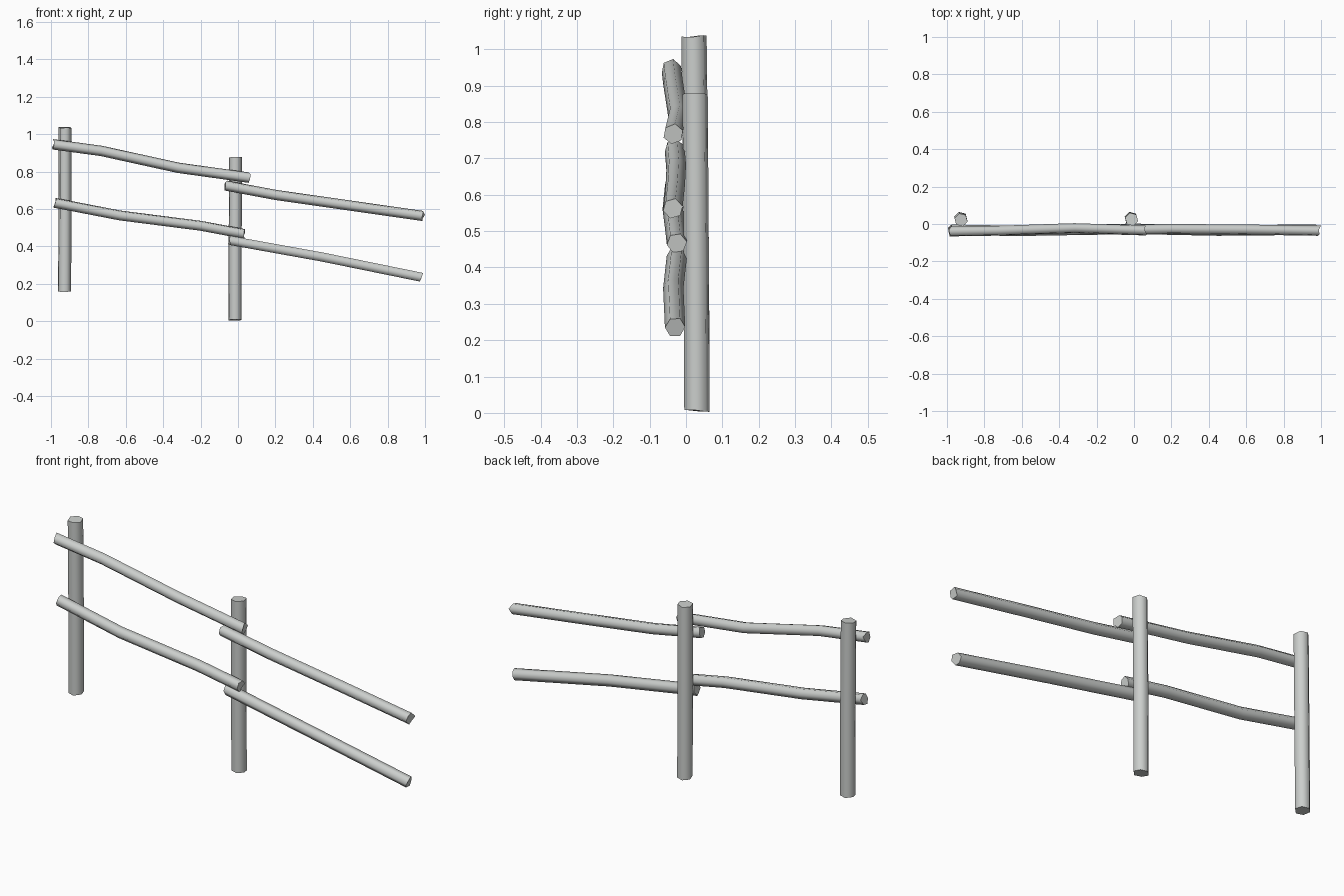
import bpy, bmesh, math, random
from mathutils import Vector

random.seed(4)
cube = bpy.data.objects.get("Cube")
if cube:
    bpy.data.objects.remove(cube)

wood = bpy.data.materials.new("pale grey wood")
wood.use_nodes = True
GREY = (0.6, 0.62, 0.605, 1)
wood.diffuse_color = GREY
wood.node_tree.nodes["Principled BSDF"].inputs["Base Color"].default_value = GREY


def pole(name, path, radius, turn, side_axis, rough):
    """Six-sided pole swept along a path, with slightly uneven sawn ends."""
    pts = [Vector(p) for p in path]
    bm = bmesh.new()
    rings = []
    for i, p in enumerate(pts):
        along = (pts[min(i + 1, len(pts) - 1)] - pts[max(i - 1, 0)]).normalized()
        u = (side_axis - along * side_axis.dot(along)).normalized()
        v = along.cross(u)
        is_end = i in (0, len(pts) - 1)
        ring = []
        for k in range(6):
            a = math.radians(turn + 60 * k)
            slip = random.uniform(-rough, rough) if is_end else 0
            ring.append(bm.verts.new(
                p + (u * math.cos(a) + v * math.sin(a)) * radius + along * slip))
        rings.append(ring)
    for r, s in zip(rings, rings[1:]):
        for k in range(6):
            n = (k + 1) % 6
            bm.faces.new((r[k], r[n], s[n], s[k])).smooth = True
    caps = [bm.faces.new(list(reversed(rings[0]))), bm.faces.new(rings[-1])]
    for cap in caps:
        for e in cap.edges:
            e.smooth = False
    bmesh.ops.recalc_face_normals(bm, faces=bm.faces)
    mesh = bpy.data.meshes.new(name)
    bm.to_mesh(mesh)
    bm.free()
    mesh.materials.append(wood)
    obj = bpy.data.objects.new(name, mesh)
    bpy.context.collection.objects.link(obj)
    return obj


X, Y = Vector((1, 0, 0)), Vector((0, 1, 0))

# Upright posts
pole("right_post", [(-0.927, 0.03, 0.16), (-0.925, 0.027, 0.6), (-0.925, 0.022, 1.035)],
     0.036, 45, X, 0.004)
pole("middle_post", [(-0.015, 0.03, 0.006), (-0.015, 0.028, 0.45), (-0.013, 0.025, 0.876)],
     0.036, 45, X, 0.004)

# Sloping rails in front of the posts
rails = {
    "upper_right_rail": [(-0.987, -0.04, 0.945), (-0.73, -0.036, 0.91),
                         (-0.32, -0.022, 0.82), (0.06, -0.035, 0.767)],
    "lower_right_rail": [(-0.982, -0.03, 0.633), (-0.63, -0.037, 0.565),
                         (-0.2, -0.03, 0.51), (0.035, -0.025, 0.466)],
    "upper_left_rail": [(-0.066, -0.031, 0.725), (0.2, -0.027, 0.675),
                        (0.6, -0.03, 0.618), (0.99, -0.036, 0.562)],
    "lower_left_rail": [(-0.045, -0.025, 0.432), (0.45, -0.035, 0.343),
                        (0.98, -0.03, 0.235)],
}
for turn, (name, path) in zip((20, 10, 15, 0), rails.items()):
    pole(name, path, 0.028, turn, Y, 0.008)
